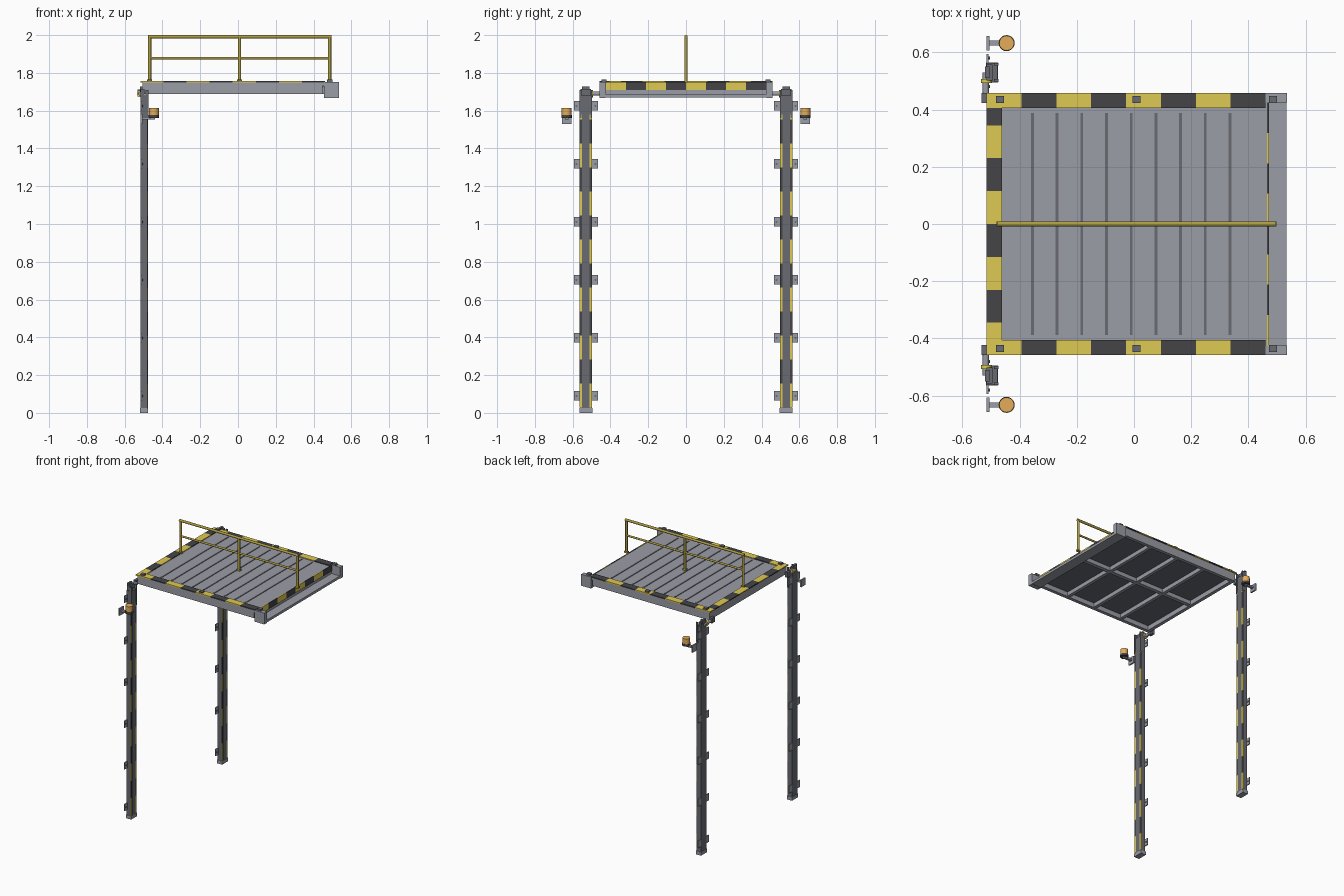
import bpy, bmesh, math
from mathutils import Matrix, Vector

if "Cube" in bpy.data.objects:
    bpy.data.objects.remove(bpy.data.objects["Cube"])


def material(name, col):
    m = bpy.data.materials.new(name)
    m.diffuse_color = (*col, 1)
    m.use_nodes = True
    m.node_tree.nodes["Principled BSDF"].inputs["Base Color"].default_value = m.diffuse_color
    return m


GREY = material("light grey steel", (0.33, 0.34, 0.385))
STEEL = material("dark grey steel", (0.14, 0.147, 0.17))
BLACK = material("black paint", (0.06, 0.06, 0.064))
YELLOW = material("hazard yellow", (0.74, 0.59, 0.085))
RAIL = material("rail yellow", (0.42, 0.335, 0.055))
ORANGE = material("beacon orange", (0.78, 0.41, 0.10))


def add_box(bm, x0, x1, y0, y1, z0, z1, mat=0):
    size = Vector((abs(x1 - x0), abs(y1 - y0), abs(z1 - z0)))
    mid = Vector(((x0 + x1) / 2, (y0 + y1) / 2, (z0 + z1) / 2))
    r = bmesh.ops.create_cube(bm, size=1, matrix=Matrix.Translation(mid) @ Matrix.Diagonal((*size, 1)))
    for f in {f for v in r["verts"] for f in v.link_faces}:
        f.material_index = mat


def add_rod(bm, a, b, r, seg=12, mat=0):
    a, b = Vector(a), Vector(b)
    rot = (b - a).to_track_quat('Z', 'Y').to_matrix().to_4x4()
    g = bmesh.ops.create_cone(bm, cap_ends=True, segments=seg, radius1=r, radius2=r,
                              depth=(b - a).length, matrix=Matrix.Translation((a + b) / 2) @ rot)
    for f in {f for v in g["verts"] for f in v.link_faces}:
        f.material_index = mat


def finish(bm, name, mats, smooth=False):
    me = bpy.data.meshes.new(name)
    bm.to_mesh(me)
    bm.free()
    ob = bpy.data.objects.new(name, me)
    bpy.context.collection.objects.link(ob)
    for m in mats:
        me.materials.append(m)
    if smooth:
        bpy.ops.object.select_all(action='DESELECT')
        ob.select_set(True)
        bpy.context.view_layer.objects.active = ob
        bpy.ops.object.shade_smooth_by_angle(angle=math.radians(35))
    return ob


def boxes(name, mats, items):
    bm = bmesh.new()
    for it in items:
        add_box(bm, *it)
    return finish(bm, name, mats)


# deck plate with dark underside panel
boxes("deck_plate", [GREY], [(-0.505, 0.465, -0.45, 0.45, 1.73, 1.75)])
boxes("deck_underside", [STEEL], [(-0.49, 0.455, -0.43, 0.43, 1.722, 1.73)])

# raised anti-slip ribs
xs = [-0.355 + 0.0863 * i for i in range(9)]
boxes("deck_ribs", [STEEL], [(x - 0.005, x + 0.005, -0.388, 0.388, 1.75, 1.753) for x in xs])

# perimeter frame and under-deck beams
frame = [(-0.505, 0.447, s * 0.425, s * 0.45, 1.688, 1.73) for s in (-1, 1)]
frame += [(-0.505, -0.48, -0.425, 0.425, 1.688, 1.73), (0.44, 0.465, -0.425, 0.425, 1.688, 1.73)]
frame += [(-0.48, 0.44, -0.014, 0.014, 1.693, 1.722)]
for x in (-0.25, -0.02, 0.21):
    frame += [(x - 0.012, x + 0.012, s * 0.014, s * 0.425, 1.693, 1.722) for s in (-1, 1)]
boxes("deck_frame", [GREY], frame)

# end ledge with corner blocks
boxes("end_ledge", [GREY], [(0.455, 0.533, -0.425, 0.425, 1.67, 1.688)]
      + [(0.455, 0.535, s * 0.425, s * 0.457, 1.668, 1.752) for s in (-1, 1)])

# hazard stripes on deck edges, alternating yellow and black
stripes = []
for i in range(8):
    p = 0.1218
    for s in (-1, 1):
        stripes.append((-0.515 + i * p, -0.515 + (i + 1) * p, s * 0.405, s * 0.457, 1.748, 1.756, i % 2))
    y0, y1 = -0.46 + i * 0.115, -0.345 + i * 0.115
    stripes.append((-0.515, -0.462, max(y0, -0.405), min(y1, 0.405), 1.748, 1.756, i % 2))
    stripes.append((0.465, 0.471, -0.424 + i * 0.106, -0.318 + i * 0.106, 1.71, 1.753, i % 2))
boxes("deck_hazard_stripes", [YELLOW, BLACK], stripes)

# square bolt caps along both edges
rail_x = (-0.468, 0.008, 0.485)
boxes("edge_caps", [STEEL], [(x - 0.014, x + 0.014, s * 0.435 - 0.013, s * 0.435 + 0.013, 1.75, 1.766)
                             for x in rail_x for s in (-1, 1)])

# centre guard rail
bm = bmesh.new()
for x in rail_x:
    add_rod(bm, (x, 0, 1.752), (x, 0, 1.992), 0.009)
    add_box(bm, x - 0.013, x + 0.013, -0.009, 0.009, 1.75, 1.762)
add_rod(bm, (-0.477, 0, 1.991), (0.494, 0, 1.991), 0.009)
add_rod(bm, (-0.468, 0, 1.878), (0.485, 0, 1.878), 0.007)
finish(bm, "guard_rail", [RAIL], True)

for s, side in ((-1, "front"), (1, "back")):
    c = s * 0.53

    # column with base shoe and raised centre guide
    boxes(side + "_column", [STEEL, GREY], [
        (-0.515, -0.481, c - 0.032, c + 0.032, 0.02, 1.68),
        (-0.481, -0.477, c - 0.02, c + 0.02, 0.025, 1.60),
        (-0.518, -0.476, c - 0.035, c + 0.035, 0, 0.025, 1)])

    # narrow hazard strips either side of the guide
    h = 0.127
    boxes(side + "_column_stripes", [YELLOW, BLACK], [
        (-0.482, -0.478, c + t * 0.02, c + t * 0.0325, 0.029 + i * h, min(0.029 + (i + 1) * h, 1.60), i % 2)
        for i in range(13) for t in (-1, 1)])

    # mounting clips with bolts
    bm = bmesh.new()
    for i in range(6):
        z = 0.09 + i * 0.307
        for t in (-1, 1):
            add_box(bm, -0.515, -0.508, c + t * 0.032, c + t * 0.064, z - 0.025, z + 0.025)
            add_rod(bm, (-0.509, c + t * 0.05, z), (-0.503, c + t * 0.05, z), 0.006, 6, 1)
    finish(bm, side + "_column_clips", [GREY, STEEL])

    # column head
    boxes(side + "_column_head", [STEEL, GREY], [
        (-0.515, -0.477, c - 0.028, c + 0.028, 1.58, 1.68),
        (-0.515, -0.495, c - 0.028, c + 0.028, 1.68, 1.715),
        (-0.52, -0.505, c - 0.02, c + 0.02, 1.70, 1.728),
        (-0.49, -0.474, c - 0.033, c - 0.024, 1.56, 1.71),
        (-0.49, -0.474, c + 0.024, c + 0.033, 1.56, 1.71)])

    # hinge arm, lug and yellow collar
    bm = bmesh.new()
    add_box(bm, -0.532, -0.512, s * 0.423, s * 0.458, 1.675, 1.712)
    add_rod(bm, (-0.518, s * 0.44, 1.69), (-0.518, s * 0.53, 1.69), 0.011, 12, 2)
    add_rod(bm, (-0.516, s * 0.493, 1.69), (-0.516, s * 0.507, 1.69), 0.019, 12, 1)
    finish(bm, side + "_hinge", [STEEL, YELLOW, GREY], True)

    # warning beacon on its bracket
    b = s * 0.632
    bm = bmesh.new()
    add_box(bm, -0.515, -0.505, b - 0.025, b + 0.025, 1.53, 1.582)
    add_box(bm, -0.505, -0.44, b - 0.009, b + 0.009, 1.552, 1.566)
    add_rod(bm, (-0.445, b, 1.56), (-0.445, b, 1.576), 0.028, 20, 1)
    add_rod(bm, (-0.445, b, 1.576), (-0.445, b, 1.615), 0.026, 20, 2)
    finish(bm, side + "_beacon", [GREY, BLACK, ORANGE], True)
